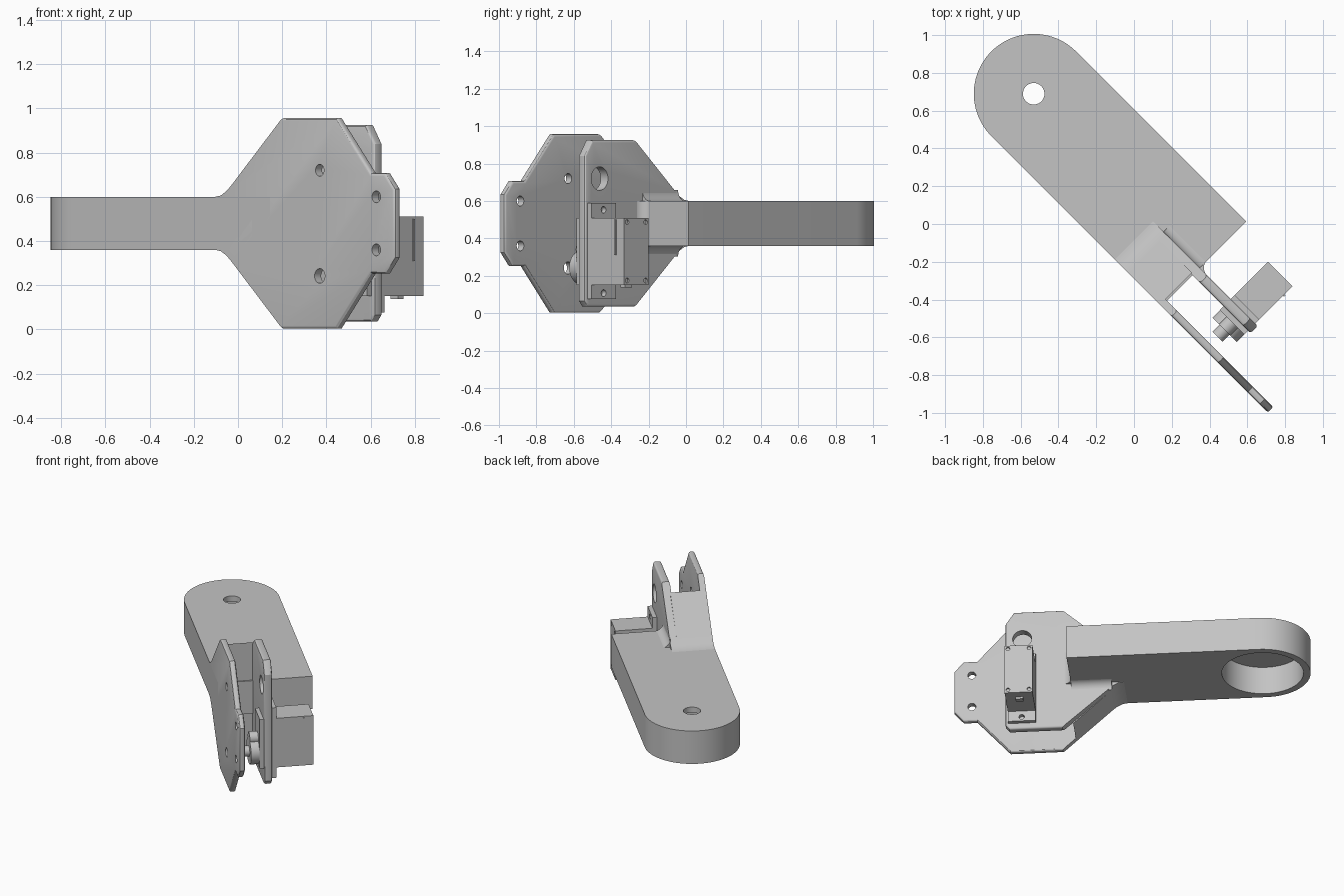
import bpy, bmesh, math
from mathutils import Matrix, Vector

cube = bpy.data.objects.get("Cube")
if cube:
    bpy.data.objects.remove(cube, do_unlink=True)

grey = bpy.data.materials.new("light grey")
grey.use_nodes = True
grey.diffuse_color = (0.55, 0.55, 0.55, 1)
grey.node_tree.nodes["Principled BSDF"].inputs["Base Color"].default_value = grey.diffuse_color

# Parts are built along x, then everything is turned to the diagonal
TURN = Matrix.Rotation(math.radians(-45), 4, "Z")
MID = 0.48      # height of the symmetry plane
FRONT = -0.205  # outer side of the arm
parts = []


def add(name, bm):
    bmesh.ops.recalc_face_normals(bm, faces=bm.faces)
    mesh = bpy.data.meshes.new(name)
    bm.to_mesh(mesh)
    bm.free()
    mesh.materials.append(grey)
    obj = bpy.data.objects.new(name, mesh)
    bpy.context.collection.objects.link(obj)
    parts.append(obj)
    return obj


def prism(name, points, lo, hi, axis="y", bevel=0, bevel_from=0):
    """Extrude a profile along an axis; points are the other two coordinates."""
    place = {"x": lambda p: (lo, p[0], p[1]),
             "y": lambda p: (p[0], lo, p[1]),
             "z": lambda p: (p[0], p[1], lo)}[axis]
    bm = bmesh.new()
    face = bm.faces.new([bm.verts.new(place(p)) for p in points])
    new = bmesh.ops.extrude_face_region(bm, geom=[face])["geom"]
    step = Vector([hi - lo if a == axis else 0 for a in "xyz"])
    bmesh.ops.translate(bm, vec=step, verts=[v for v in new if isinstance(v, bmesh.types.BMVert)])
    if bevel:
        rim = [e for e in bm.edges if all(v.co.x > bevel_from for v in e.verts)
               and abs(e.verts[0].co.y - e.verts[1].co.y) < 1e-5]
        bmesh.ops.bevel(bm, geom=rim, offset=bevel, segments=3, profile=0.5, affect="EDGES")
    return add(name, bm)


def box(name, x, y, z):
    return prism(name, [(x[0], z[0]), (x[1], z[0]), (x[1], z[1]), (x[0], z[1])], y[0], y[1])


def disc(name, a, b, radius, lo, hi, axis="y", sides=40):
    ring = [2 * math.pi * i / sides for i in range(sides)]
    return prism(name, [(a + radius * math.cos(t), b + radius * math.sin(t)) for t in ring], lo, hi, axis)


def cut(obj, cutters):
    for cutter in cutters:
        cutter.hide_render = True
        mod = obj.modifiers.new("cut", "BOOLEAN")
        mod.operation, mod.solver, mod.object = "DIFFERENCE", "EXACT", cutter
        bpy.context.view_layer.objects.active = obj
        bpy.ops.object.modifier_apply(modifier=mod.name)
        parts.remove(cutter)
        bpy.data.objects.remove(cutter, do_unlink=True)


def mirrored(upper):
    return upper + [(x, 2 * MID - z) for x, z in reversed(upper)]


def fillet(a, b, sa, sb, r):
    """Concave corner section with its legs along the signs sa and sb."""
    arc = [math.pi / 2 * i / 8 for i in range(9)]
    return [(a, b)] + [(a + sa * r * (1 - math.sin(t)), b + sb * r * (1 - math.cos(t))) for t in arc]


# Arm with a round end, a deep round recess underneath and a hole on top
EX, EY, R = -0.863, 0.112, 0.317
turns = [math.pi / 2 + math.pi * i / 48 for i in range(49)]
outline = [(0.41, FRONT), (0.41, EY + R)]
outline += [(EX + R * math.cos(t), EY + R * math.sin(t)) for t in turns]
arm = prism("arm", outline, 0.36, 0.6, "z")
cut(arm, [disc("recess_cutter", EX, EY, 0.27, 0.3, 0.56, "z", 64),
          disc("pivot_cutter", EX, EY, 0.057, 0.5, 0.7, "z")])

# Solid root of the fork, flaring out of the arm
flare = [(0.06, 0.6), (0.095, 0.606), (0.13, 0.625), (0.16, 0.65)]
prism("fork_root", mirrored(flare + [(0.4, 0.875)]), FRONT + 0.04, 0.035)

# Long outer plate
outer = flare + [(0.488, 0.957), (0.835, 0.957), (1.055, 0.707), (1.145, 0.707), (1.207, 0.635)]
outer_plate = prism("outer_plate", mirrored(outer), FRONT, -0.163, bevel=0.014, bevel_from=0.47)
cut(outer_plate, [disc("bolt_cutter", x, z, r, -0.3, 0)
                  for x, z, r in ((0.728, 0.72, 0.027), (0.728, 0.242, 0.033),
                                  (1.09, 0.6, 0.027), (1.09, 0.36, 0.027))])

# Short inner plate that carries the motor
inner = flare + [(0.468, 0.925), (0.79, 0.925), (0.845, 0.84), (0.845, 0.065), (0.82, 0.035), (0.468, 0.035)]
inner += [(x, 2 * MID - z) for x, z in reversed(flare)]
inner_plate = prism("inner_plate", inner, 0.027, 0.082, bevel=0.014, bevel_from=0.46)
cut(inner_plate, [disc("cable_cutter", 0.735, 0.72, 0.063, -0.1, 0.2)])

# Fillets where the inner plate meets the arm
prism("upper_fillet", fillet(0.08, 0.598, 1, 1, 0.06), 0.14, 0.41, "x")
prism("lower_fillet", fillet(0.08, 0.362, 1, -1, 0.06), 0.14, 0.41, "x")
prism("end_fillet", fillet(0.408, 0.08, 1, 1, 0.06), 0.36, 0.6, "z")

# Motor case with mounting tabs
X0, X1, CX = 0.643, 0.827, 0.735
case = box("motor_case", (X0, X1), (0.0, 0.36), (0.152, 0.51))
cut(case, [disc("screw_cutter", x, z, 0.013, 0.35, 0.4, sides=16)
           for x in (X0 + 0.022, X1 - 0.022) for z in (0.175, 0.487)])
for name, z0, z1, hole in (("upper_tab", 0.51, 0.588, 0.553), ("lower_tab", 0.077, 0.152, 0.108)):
    tab = box(name, (X0, X1), (0.08, 0.112), (z0, z1))
    cut(tab, [disc("tab_cutter", CX, hole, 0.018, 0.06, 0.2, sides=24)])
box("case_rib", (X1, X1 + 0.006), (0.29, 0.3), (0.31, 0.5))
box("cable_stub", (CX - 0.025, CX + 0.025), (0.265, 0.3), (0.137, 0.153))

# Gear housing, output hub and shaft
disc("gear_housing", CX, 0.244, 0.091, -0.057, 0.01)
disc("small_gear_housing", CX, 0.34, 0.042, -0.057, 0.01)
disc("output_hub", CX, 0.244, 0.037, -0.11, -0.05, sides=20)

for obj in parts:
    obj.data.transform(TURN)
bpy.ops.object.select_all(action="DESELECT")
for obj in parts:
    obj.select_set(True)
    bpy.context.view_layer.objects.active = obj
bpy.ops.object.shade_smooth_by_angle(angle=math.radians(30))
